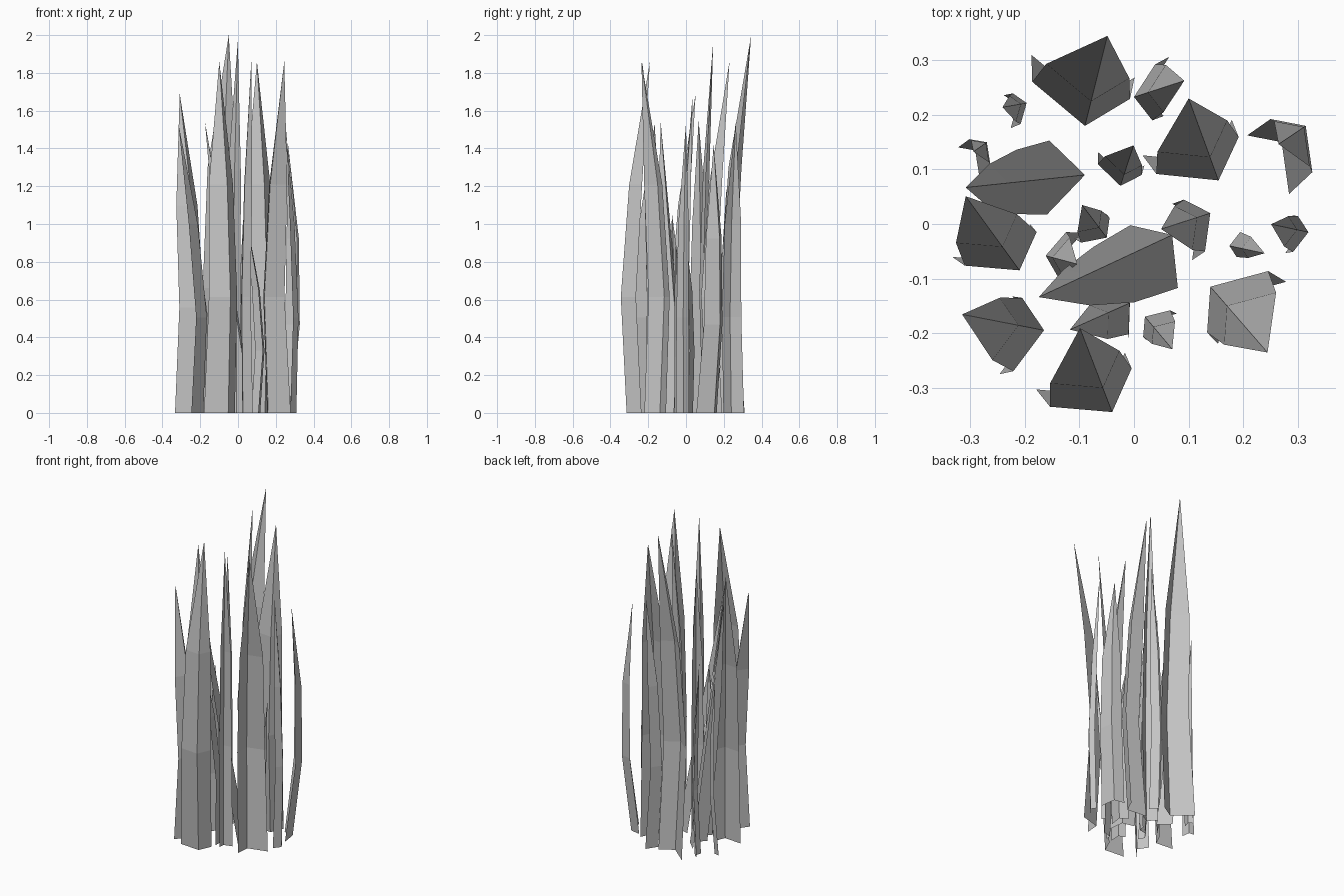
import bpy
import bmesh
from math import radians
from mathutils import Vector, Matrix

cube = bpy.data.objects.get("Cube")
if cube:
    bpy.data.objects.remove(cube, do_unlink=True)


def make_material(name, grey):
    """One flat colour for the viewport and for renders."""
    colour = (grey, grey, grey, 1)
    material = bpy.data.materials.new(name)
    material.use_nodes = True
    material.diffuse_color = colour
    shader = material.node_tree.nodes["Principled BSDF"]
    shader.inputs["Base Color"].default_value = colour
    shader.inputs["Roughness"].default_value = 0.8
    return material


BLADE_GREY = make_material("blade grey", 0.55)

# Folded cross-section of a blade that opens along +x
LONG_WING = Vector((0.05, 0.103, 0))
SHORT_WING = Vector((0.062, -0.062, 0))


def make_blade(name, x, y, heading, reach, height, rings, fold):
    """A V-folded open sheet that ends in a sharp tip, 'reach' along the heading.
    Each ring: height fraction, shift along the heading, long and short wing factor."""
    long_wing, short_wing = fold @ LONG_WING, fold @ SHORT_WING
    bm = bmesh.new()
    rows = []
    for fraction, shift, long_factor, short_factor in rings:
        crease = Vector((shift, 0, fraction * height))
        points = (crease + long_wing * long_factor, crease, crease + short_wing * short_factor)
        rows.append([bm.verts.new(point) for point in points])

    # Both wings, ring by ring, then the pointed end
    tip = bm.verts.new((reach, 0, height))
    for a in (0, 1):
        for lower, upper in zip(rows, rows[1:]):
            bm.faces.new((lower[a], lower[a + 1], upper[a + 1], upper[a]))
        bm.faces.new((rows[-1][a], rows[-1][a + 1], tip))

    placement = Matrix.Translation((x, y, 0)) @ Matrix.Rotation(radians(heading), 4, "Z")
    bmesh.ops.transform(bm, matrix=placement, verts=bm.verts)
    mesh = bpy.data.meshes.new(name)
    bm.to_mesh(mesh)
    bm.free()
    mesh.materials.append(BLADE_GREY)
    bpy.context.collection.objects.link(bpy.data.objects.new(name, mesh))


def fold_matrix(size, narrow, twist):
    """Scales the cross-section and turns it against the heading."""
    return Matrix.Rotation(radians(twist), 3, "Z") @ Matrix.Diagonal((size, size * narrow, 1))


def bowed_blade(name, x, y, heading, size, reach, height, twist=0):
    """Bows outward at a third of its height, where the crease is at x, y."""
    tilt = reach - 0.16 * size
    rings = (
        (0, 0.035 * size - 0.45 * tilt, 1.12, 0.98),
        (0.33, 0, 1, 1),
        (0.65, 0.045 * size + 0.5 * tilt, 0.85, 0.85),
    )
    make_blade(name, x, y, heading, reach, height, rings, fold_matrix(size, 1, twist))


def leaning_blade(name, x, y, heading, size, reach, height, narrow, twist):
    """Leans over in a nearly straight line from a foot at x, y."""
    rings = (
        (0, 0, 0.95, 1),
        (0.33, 0.32 * reach, 0.85, 0.85),
        (0.65, 0.64 * reach, 0.55, 0.55),
    )
    make_blade(name, x, y, heading, reach, height, rings, fold_matrix(size, narrow, twist))


# Crease x, crease y, heading in degrees, size, reach, height, optional twist
BROAD_BLADES = (
    (-0.09, 0.18, 76, 1.1, 0.17, 2),
    (-0.04, -0.345, 111, 1, 0.165, 1.86),
    (0.155, 0.08, 110, 1, 0.16, 1.86),
    (0.14, -0.115, -49, 0.96, 0.16, 1.86),
    (-0.21, -0.085, 126, 0.88, 0.168, 1.69, -15),
    (-0.165, -0.195, 169, 0.82, 0.153, 1.53),
    (0.315, 0.18, 214, 0.75, 0.06, 1.42),
)
NARROW_BLADES = (
    (0, 0.233, 18, 0.62, 0.097, 1.54, -25),
    (-0.025, 0.07, 72, 0.5, 0.078, 1.97),
    (-0.197, 0.222, 190, 0.35, 0.045, 1.2),
    (-0.27, 0.15, 215, 0.37, 0.03, 1.1),
    (-0.05, -0.025, 127, 0.42, 0.075, 1.68),
    (0.14, 0.02, 198, 0.62, 0.095, 1),
    (0.02, -0.17, -50, 0.42, 0.078, 1.86),
    (0.32, -0.015, 168, 0.4, 0.07, 1.53),
    (0.175, -0.04, -12, 0.28, 0.066, 0.9),
    (-0.008, -0.145, 204, 0.5, 0.12, 1.2),
    (-0.162, -0.058, -15, 0.5, 0.06, 1.05),
)
# As above, then narrowing of the fold and twist
LEANING_BLADES = (
    (-0.09, 0.09, 186, 1.2, 0.22, 1.55, 0.7, -15),
    (0.07, -0.02, 205, 0.9, 0.27, 1.54, 1, 7),
)

GROUPS = (
    ("broad_blade", bowed_blade, BROAD_BLADES),
    ("narrow_blade", bowed_blade, NARROW_BLADES),
    ("leaning_blade", leaning_blade, LEANING_BLADES),
)
for kind, build, blades in GROUPS:
    for number, settings in enumerate(blades, start=1):
        build(f"{kind}_{number}", *settings)
